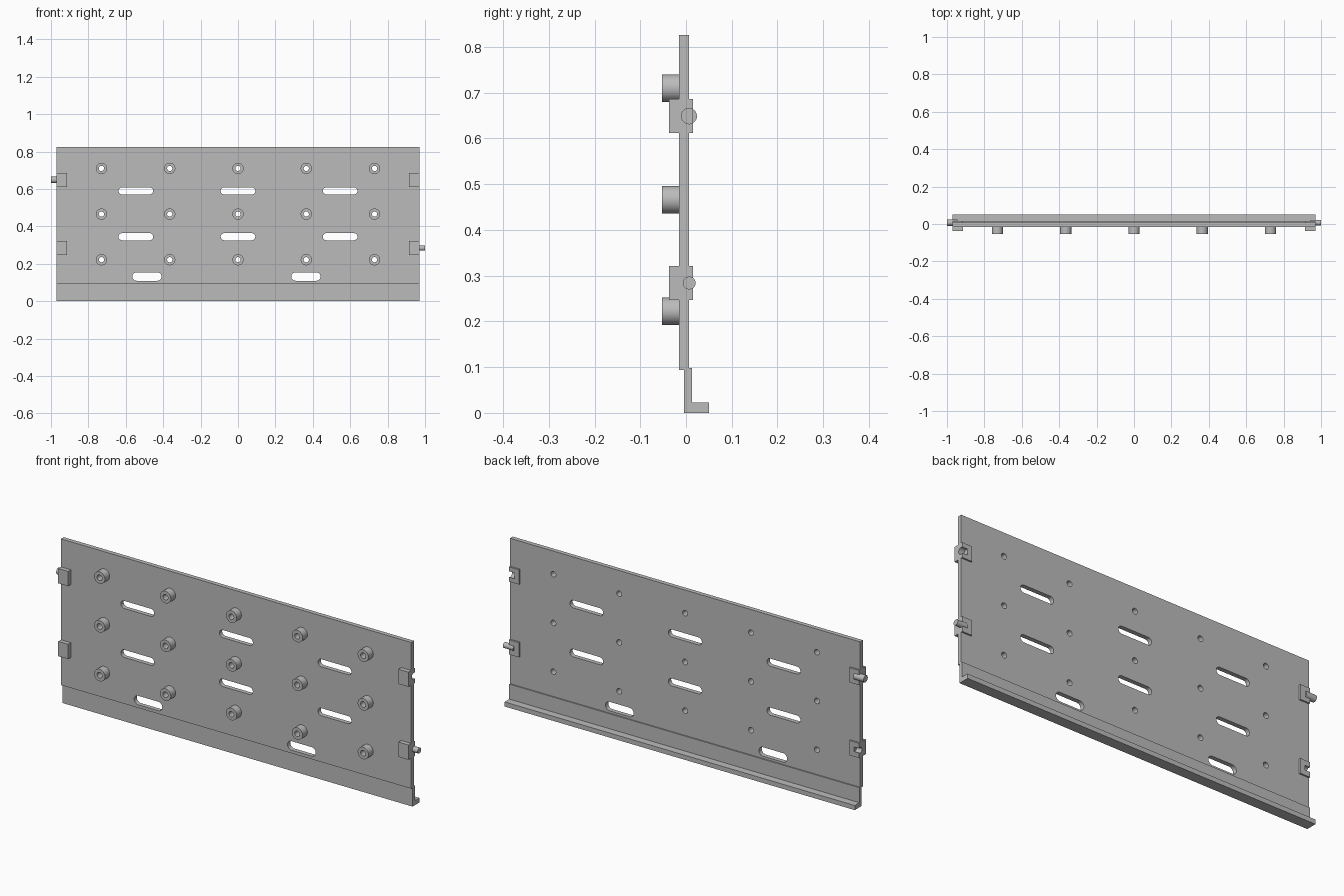
import bpy
from math import cos, sin, pi

cube = bpy.data.objects.get("Cube")
if cube:
    bpy.data.objects.remove(cube, do_unlink=True)

grey = bpy.data.materials.new("light grey")
grey.use_nodes = True
grey.diffuse_color = (0.5, 0.5, 0.5, 1)
grey.node_tree.nodes["Principled BSDF"].inputs["Base Color"].default_value = (0.5, 0.5, 0.5, 1)


def prism(name, outlines, start, end, axis):
    """Extrude closed outlines along x (points y, z) or along y (points x, z)."""
    verts, faces = [], []
    for outline in outlines:
        n, base = len(outline), len(verts)
        for d in (start, end):
            verts += [(d, a, b) if axis == "x" else (a, d, b) for a, b in outline]
        faces.append([base + i for i in reversed(range(n))])
        faces.append([base + n + i for i in range(n)])
        for i in range(n):
            j = (i + 1) % n
            faces.append([base + i, base + j, base + n + j, base + n + i])
    mesh = bpy.data.meshes.new(name)
    mesh.from_pydata(verts, [], faces)
    mesh.materials.append(grey)
    obj = bpy.data.objects.new(name, mesh)
    bpy.context.collection.objects.link(obj)
    # Make the normals point outwards whatever the extrusion axis
    bpy.context.view_layer.objects.active = obj
    bpy.ops.object.mode_set(mode="EDIT")
    bpy.ops.mesh.select_all(action="SELECT")
    bpy.ops.mesh.normals_make_consistent(inside=False)
    bpy.ops.object.mode_set(mode="OBJECT")
    return obj


def rect(a0, a1, b0, b1):
    return [(a0, b0), (a1, b0), (a1, b1), (a0, b1)]


def slot(a, b, length, height, n=16):
    """Round-ended outline; a circle when length equals height."""
    r, s = height / 2, (length - height) / 2
    right = [(a + s + r * cos(t), b + r * sin(t)) for t in (pi * (i / n - 0.5) for i in range(n + 1))]
    left = [(2 * a - x, 2 * b - z) for x, z in right]
    return right + left if s > 0 else right[:-1] + left[:-1]


def cut(obj, cutter):
    mod = obj.modifiers.new("cut", "BOOLEAN")
    mod.operation, mod.solver, mod.object = "DIFFERENCE", "EXACT", cutter
    bpy.context.view_layer.objects.active = obj
    bpy.ops.object.modifier_apply(modifier=mod.name)


def smooth(obj):
    bpy.ops.object.select_all(action="DESELECT")
    obj.select_set(True)
    bpy.context.view_layer.objects.active = obj
    bpy.ops.object.shade_smooth_by_angle(angle=0.6)


W = 0.97
FRONT, BACK = -0.015, 0.007
boss_spots = [(x * 0.365, z) for x in range(-2, 3) for z in (0.222, 0.466, 0.71)]

# Panel with a stepped lower strip and a lip at the back
section = [(FRONT, 0.826), (FRONT, 0.094), (-0.004, 0.094), (-0.004, 0), (0.05, 0),
           (0.05, 0.023), (0.013, 0.023), (0.013, 0.098), (BACK, 0.098), (BACK, 0.826)]
panel = prism("panel", [section], -W, W, "x")

# Bosses on the front
bosses = prism("bosses", [slot(x, z, 0.06, 0.06) for x, z in boss_spots], -0.053, FRONT + 0.001, "y")

# Slots and screw holes
slots = [slot(x, z, 0.185, 0.038) for x in (-0.546, 0, 0.546) for z in (0.345, 0.59)]
slots += [slot(x, 0.132, 0.156, 0.045) for x in (-0.487, 0.363)]
holes = [slot(x, z, 0.028, 0.028) for x, z in boss_spots]
cutter = prism("opening_cutter", slots + holes, -0.1, 0.1, "y")
cut(panel, cutter)
cut(bosses, cutter)
bpy.data.objects.remove(cutter)

# Edge clips: a peg on one side meets a socket on the other
PEG_Y = 0.007
for side, name in ((1, "left"), (-1, "right")):
    for level, z, r in (("upper", 0.649, 0.017), ("lower", 0.284, 0.014)):
        clip = prism(f"{name}_{level}_clip", [rect(-0.037, 0.015, z - 0.037, z + 0.037)],
                     side * 0.915, side * W, "x")
        if (side == 1) == (level == "lower"):
            peg = prism(f"{name}_{level}_peg", [slot(PEG_Y, z, 2 * r, 2 * r)],
                        side * 0.943, side * 1.0, "x")
            smooth(peg)
        else:
            socket = prism("socket_cutter", [slot(PEG_Y, z, 2 * r, 2 * r)],
                           side * 0.94, side * 1.05, "x")
            cut(clip, socket)
            cut(panel, socket)
            bpy.data.objects.remove(socket)
        smooth(clip)

smooth(panel)
smooth(bosses)
